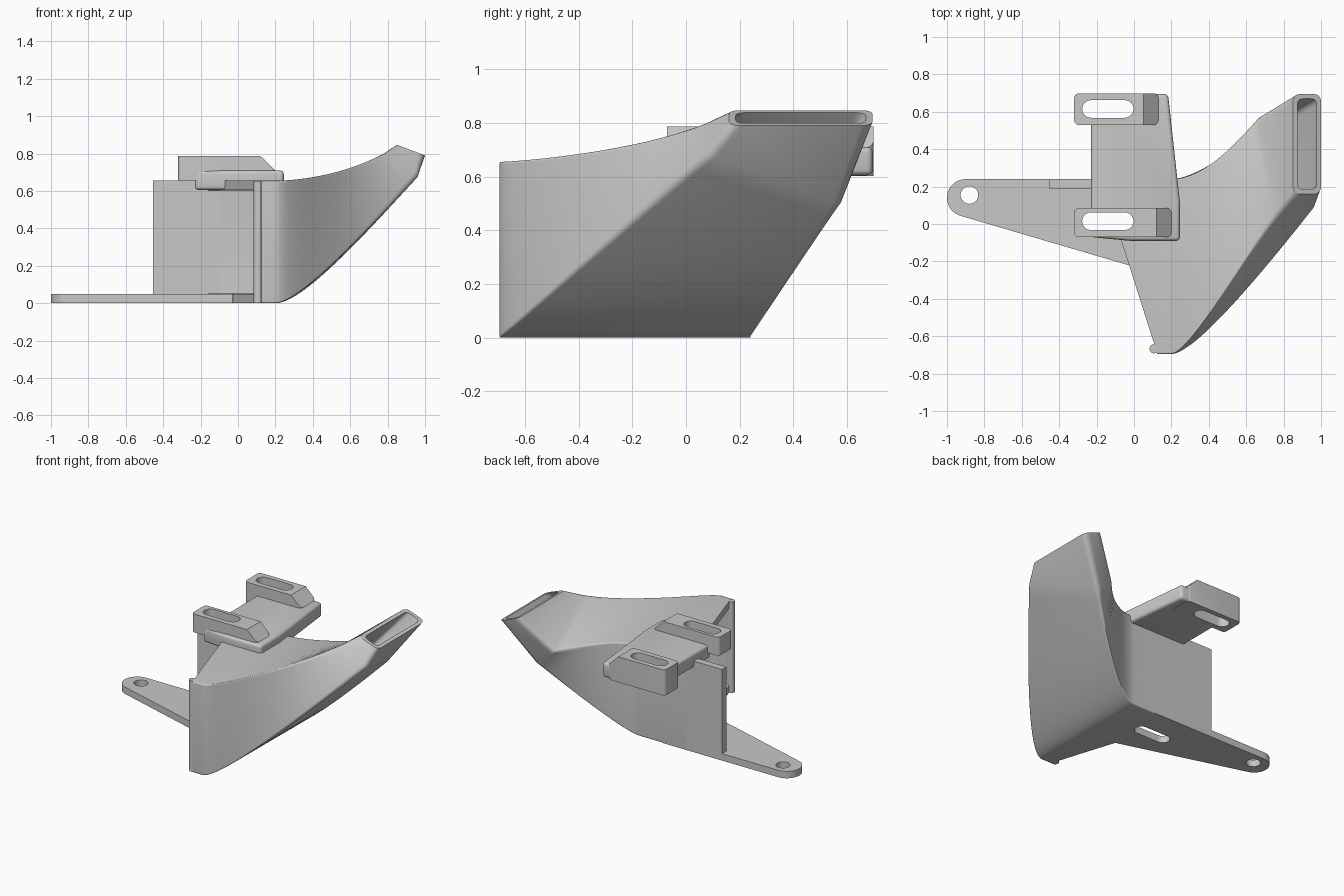
import bpy, bmesh, math
from mathutils import Vector as V

if "Cube" in bpy.data.objects:
    bpy.data.objects.remove(bpy.data.objects["Cube"])

grey = bpy.data.materials.new("grey plastic")
grey.use_nodes = True
colour = (0.58, 0.58, 0.58, 1)
grey.diffuse_color = colour
grey.node_tree.nodes["Principled BSDF"].inputs["Base Color"].default_value = colour


def add(name, bm):
    bmesh.ops.recalc_face_normals(bm, faces=bm.faces)
    mesh = bpy.data.meshes.new(name)
    bm.to_mesh(mesh)
    bm.free()
    mesh.materials.append(grey)
    ob = bpy.data.objects.new(name, mesh)
    bpy.context.collection.objects.link(ob)
    return ob


def prism(name, pts, lo, hi, axis="z", radius=0):
    """Extrude an outline along z or y, optionally rounding the upright edges."""
    place = (lambda a, b, h: (a, b, h)) if axis == "z" else (lambda a, b, h: (a, h, b))
    bm = bmesh.new()
    low = [bm.verts.new(place(a, b, lo)) for a, b in pts]
    high = [bm.verts.new(place(a, b, hi)) for a, b in pts]
    bm.faces.new(low)
    bm.faces.new(high)
    for i in range(len(pts)):
        j = (i + 1) % len(pts)
        bm.faces.new((low[i], low[j], high[j], high[i]))
    if radius:
        upright = [e for e in bm.edges
                   if (e.verts[0].co - e.verts[1].co).xy.length < 1e-5]
        bmesh.ops.bevel(bm, geom=upright, offset=radius, segments=5,
                        profile=0.5, affect="EDGES")
    return add(name, bm)


def arc(x, y, r, start, end, n=16):
    angles = [math.radians(start + (end - start) * i / n) for i in range(n + 1)]
    return [(x + r * math.cos(a), y + r * math.sin(a)) for a in angles]


# Duct: rounded four-sided sections swept from the inlet to the nozzle
def ring(corners, wall, r):
    """Section loop inset by the wall thickness, with rounded corners."""
    tf, tb, bb, bf = corners
    across = (tb - tf).normalized() * wall, (bb - bf).normalized() * wall
    down = (bf - tf).normalized() * wall, (bb - tb).normalized() * wall
    c = [tf + across[0] + down[0], tb - across[0] + down[1],
         bb - across[1] - down[1], bf + across[1] - down[0]]
    loop = []
    for i in range(4):
        a = c[i] + (c[i - 1] - c[i]).normalized() * r
        b = c[i] + (c[(i + 1) % 4] - c[i]).normalized() * r
        for k in range(6):
            t = k / 5
            loop.append(a * (1 - t) ** 2 + c[i] * 2 * t * (1 - t) + b * t * t)
    return loop


# Corner order: top front, top back, bottom back, bottom front
inlet = [V((.125, -.695, .655)), V((-.173, .24, .655)), V((-.173, .24, 0)), V((.125, -.695, 0))]
start = [V((.2, -.695, .655)), V((.2, .24, .655)), V((.2, .24, 0)), V((.2, -.695, 0))]
leave = [V((.29, -.695, .655)), V((.33, .24, .655)), V((.3, .24, 0)), V((.3, -.695, 0))]
reach = [V((.55, -.25, .675)), V((.49, .35, .64)), V((.49, .35, .165)), V((.55, -.43, .23))]
neck = [V((.78, .07, .807)), V((.655, .57, .61)), V((.79, .58, .49)), V((.97, .08, .685))]
mouth = [V((.85, .16, .847)), V((.85, .695, .847)), V((1, .695, .79)), V((1, .16, .79))]

sections = [(inlet, .05, .01)]
steps = 24
for s in range(steps + 1):
    t = s / steps
    u = 1 - t
    corners = [a * u ** 3 + b * 3 * u * u * t + c * 3 * u * t * t + d * t ** 3
               for a, b, c, d in zip(start, leave, reach, neck)]
    sections.append((corners, .05 - .02 * t, .01 + .025 * t ** 3))
sections.append((mouth, .025, .045))

bm = bmesh.new()
outer = [[bm.verts.new(p) for p in ring(c, 0, r)] for c, w, r in sections]
inner = [[bm.verts.new(p) for p in ring(c, w, r * .8)] for c, w, r in sections]
loops = outer + inner[::-1]
for i in range(len(loops)):
    a, b = loops[i], loops[(i + 1) % len(loops)]
    for k in range(len(a)):
        m = (k + 1) % len(a)
        bm.faces.new((a[k], a[m], b[m], b[k]))
duct = add("duct", bm)

# Small bead along the inlet edge
prism("inlet_bead", arc(.108, -.667, .025, 0, 337.5, 15), .001, .654)

# Base tab with rounded end, and the upright back plate
base = prism("base_tab", arc(-.9, .14, .1, 90, 254) + [(-.03, -.22), (.02, -.2), (.02, .24)], 0, .05)
prism("back_plate", [(-.455, .19), (-.1, .19), (-.1, .24), (-.455, .24)], 0, .655)

# Mounting bracket: slab and two slotted bars, the rear one deeper
slab = prism("bracket_slab", [(-.23, -.07), (-.02, -.09), (.245, -.09), (.245, .12),
                              (.182, .695), (-.23, .695)], .605, .71)
bevel = slab.modifiers.new("soft_edges", "BEVEL")
bevel.width = .02
bevel.segments = 4


def bar(name, y0, y1, bottom, end):
    profile = [(-.32, bottom), (end, bottom), (end, .71), (end - .08, .787), (-.32, .787)]
    return prism(name, profile, y0, y1, "y", .025)


front_bar = bar("front_bar", -.07, .085, .655, .2)
rear_bar = bar("rear_bar", .53, .698, .603, .13)


# Slots and screw hole
def slot(name, y):
    return prism(name, arc(-.05, y, .047, -90, 90) + arc(-.23, y, .047, 90, 270), -.1, 1)


front_slot = slot("front_slot_cutter", .015)
rear_slot = slot("rear_slot_cutter", .615)
hole = prism("hole_cutter", arc(-.88, .155, .047, 0, 348.75, 31), -.1, .2)
cuts = [(duct, front_slot), (base, front_slot), (base, hole), (slab, front_slot),
        (slab, rear_slot), (front_bar, front_slot), (rear_bar, rear_slot)]
for ob, cutter in cuts:
    mod = ob.modifiers.new("cut", "BOOLEAN")
    mod.object = cutter
    mod.operation = "DIFFERENCE"
    mod.solver = "EXACT"

# Bake the modifiers, then drop the cutters
graph = bpy.context.evaluated_depsgraph_get()
graph.update()
for ob in (duct, base, slab, front_bar, rear_bar):
    baked = bpy.data.meshes.new_from_object(ob.evaluated_get(graph))
    ob.modifiers.clear()
    ob.data = baked
for cutter in (front_slot, rear_slot, hole):
    bpy.data.objects.remove(cutter)

for ob in bpy.context.collection.objects:
    ob.select_set(ob.type == "MESH")
bpy.context.view_layer.objects.active = duct
bpy.ops.object.shade_smooth_by_angle(angle=math.radians(30))
